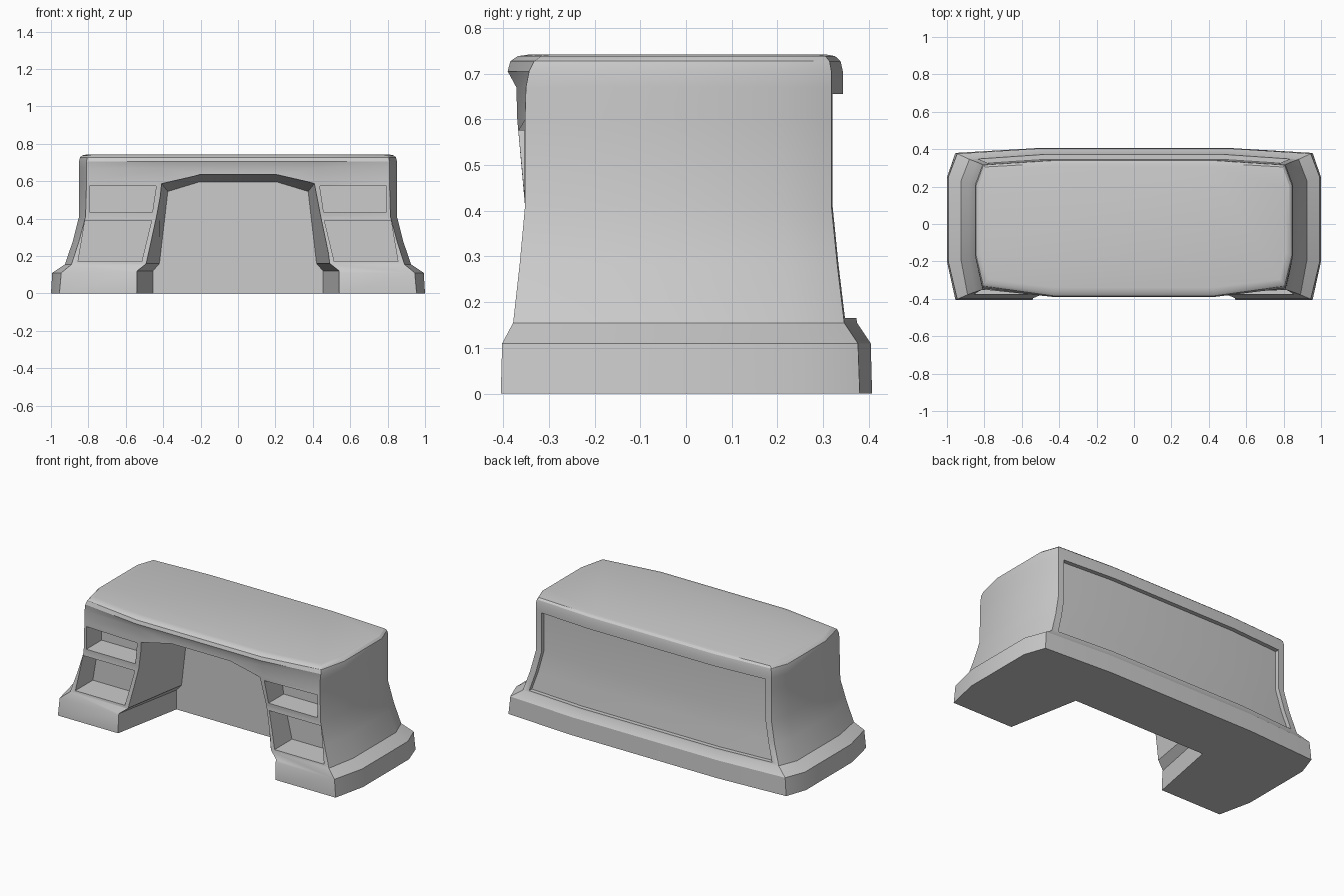
import bpy, bmesh

if "Cube" in bpy.data.objects:
    bpy.data.objects.remove(bpy.data.objects["Cube"])


def loft(name, rings):
    """Closed rings of 3D points bridged into a capped solid."""
    bm = bmesh.new()
    rows = [[bm.verts.new(p) for p in r] for r in rings]
    n = len(rows[0])
    for a, b in zip(rows, rows[1:]):
        for i in range(n):
            j = (i + 1) % n
            bm.faces.new((a[i], a[j], b[j], b[i]))
    bm.faces.new(rows[0])
    bm.faces.new(rows[-1])
    bmesh.ops.recalc_face_normals(bm, faces=bm.faces)
    me = bpy.data.meshes.new(name)
    bm.to_mesh(me)
    bm.free()
    ob = bpy.data.objects.new(name, me)
    bpy.context.collection.objects.link(ob)
    return ob


def mirrored(half):
    """Add the -x copy of a half outline, in reverse order."""
    return list(half) + [(-p[0], *p[1:]) for p in reversed(half)]


def cut(target, cutter):
    cutter.hide_render = True
    m = target.modifiers.new("cut", 'BOOLEAN')
    m.object, m.operation, m.solver = cutter, 'DIFFERENCE', 'EXACT'
    bpy.context.view_layer.objects.active = target
    bpy.ops.object.modifier_apply(modifier=m.name)
    bpy.data.objects.remove(cutter)


# Desk body levels: z, front middle, front corner, side x, side y range, back corner, back middle
levels = [
    (0.00, (.50, -.405), (.955, -.405), 1.00, (-.20, .25), (.955, .38), (.50, .407)),
    (0.11, (.50, -.402), (.945, -.402), .993, (-.20, .25), (.945, .376), (.50, .404)),
    (0.155, (.47, -.378), (.89, -.378), .925, (-.19, .23), (.88, .346), (.47, .374)),
    (0.28, (.45, -.364), (.85, -.364), .883, (-.18, .22), (.84, .331), (.45, .358)),
    (0.41, (.43, -.352), (.815, -.352), .85, (-.17, .21), (.81, .318), (.43, .343)),
    (0.60, (.43, -.369), (.81, -.352), .85, (-.17, .21), (.81, .318), (.43, .343)),
    (0.67, (.43, -.371), (.81, -.350), .85, (-.17, .21), (.81, .318), (.43, .343)),
    (0.705, (.43, -.390), (.81, -.343), .85, (-.17, .21), (.81, .318), (.43, .343)),
    (0.727, (.43, -.384), (.805, -.332), .845, (-.165, .205), (.805, .314), (.43, .338)),
    (0.738, (.43, -.368), (.795, -.317), .832, (-.16, .20), (.795, .305), (.42, .326)),
    (0.742, (.42, -.340), (.78, -.295), .81, (-.15, .19), (.78, .288), (.41, .305)),
]
rings = []
for z, fm, fc, sx, (s0, s1), bc, bmid in levels:
    half = [fm, fc, (sx, s0), (sx, s1), bc, bmid]
    rings.append(mirrored([(x, y, z) for x, y in half]))
desk = loft("desk_body", rings)

# Knee opening: tapers inward toward the back wall
front = [(.55, -.05), (.55, .12), (.503, .16), (.415, .595), (.205, .643)]
back = [(.455, -.05), (.455, .12), (.42, .16), (.375, .545), (.21, .595)]
cut(desk, loft("knee_opening", [
    mirrored([(x, -.45, z) for x, z in front]),
    mirrored([(x, .045, z) for x, z in back])]))

# Two open shelves in each pedestal
niches = [
    [(.795, .575), (.437, .575), (.458, .435), (.795, .435)],
    [(.818, .39), (.462, .39), (.515, .17), (.855, .17)],
]
for s in (1, -1):
    for n in niches:
        cut(desk, loft("shelf_niche", [[(s * x, y, z) for x, z in n] for y in (-.45, -.205)]))

# Recessed panel on the back, parallel to the outer surface
rows = []
for z, xe, ye, xm, ym in [(.165, .835, .348, .47, .372), (.28, .80, .333, .45, .358),
                          (.41, .77, .321, .43, .343), (.655, .77, .321, .43, .343)]:
    d = .026
    rows.append(mirrored([(xe, .5, z), (xe, ye - d, z), (xm, ym - d, z)]))
# order: right outer edge, panel across, left outer edge
cut(desk, loft("back_panel_recess", rows))

# Smooth curves, crisp edges
bpy.ops.object.select_all(action='DESELECT')
desk.select_set(True)
bpy.context.view_layer.objects.active = desk
bpy.ops.object.shade_smooth_by_angle(angle=0.5)
